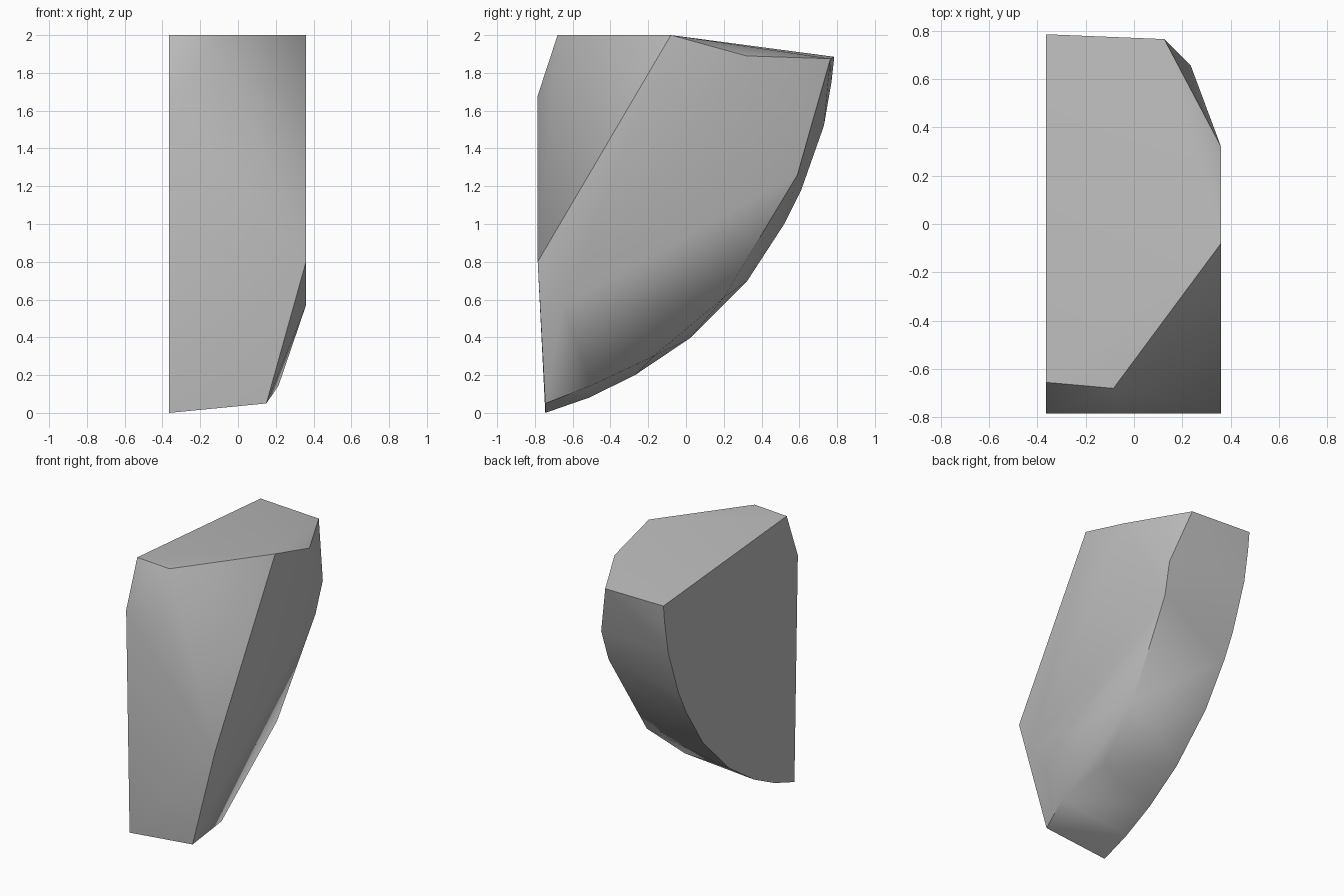
import bpy
import bmesh
from math import radians

cube = bpy.data.objects.get("Cube")
if cube:
    bpy.data.objects.remove(cube, do_unlink=True)

# Stone material
stone = bpy.data.materials.new("stone_grey")
stone.use_nodes = True
colour = (0.5, 0.5, 0.5, 1)
stone.diffuse_color = colour
stone.node_tree.nodes["Principled BSDF"].inputs["Base Color"].default_value = colour

# Flat left side: outline in y, z
LEFT, RIGHT = -0.365, 0.36
left_outline = [(-0.655, 2), (-0.785, 1.66), (-0.745, 0), (-0.515, 0.08),
                (-0.27, 0.2), (0.02, 0.395), (0.325, 0.7), (0.52, 1.0),
                (0.61, 1.18), (0.73, 1.52), (0.77, 1.75), (0.785, 1.885)]

# Broad right side: outline in y, z
right_outline = [(-0.08, 2), (-0.785, 0.8), (-0.65, 0.57), (0.32, 1.89)]

# Broken rim between the broad side and the curved back, then the front chamfer
rim = [(0.125, 0.765, 1.875), (0.235, 0.655, 1.49), (0.22, 0.59, 1.26),
       (0.18, 0.2, 0.61), (0.13, -0.17, 0.3), (0.215, -0.5, 0.145),
       (0.15, -0.745, 0.05)]
chamfer = [(-0.085, -0.68, 2), (-0.09, -0.785, 1.68)]

points = [(LEFT, y, z) for y, z in left_outline]
points += [(RIGHT, y, z) for y, z in right_outline]
points += rim + chamfer

# Wrap the outlines into one solid shard
bm = bmesh.new()
for p in points:
    bm.verts.new(p)
hull = bmesh.ops.convex_hull(bm, input=bm.verts[:])
loose = [v for v in bm.verts if not v.link_faces]
bmesh.ops.delete(bm, geom=loose, context="VERTS")
bmesh.ops.dissolve_limit(bm, angle_limit=radians(1), verts=bm.verts[:], edges=bm.edges[:])
bmesh.ops.recalc_face_normals(bm, faces=bm.faces[:])
mesh = bpy.data.meshes.new("stone_shard")
bm.to_mesh(mesh)
bm.free()

shard = bpy.data.objects.new("stone_shard", mesh)
bpy.context.collection.objects.link(shard)
mesh.materials.append(stone)

# Smooth the worn surfaces and keep the broken edges crisp
for o in bpy.context.selected_objects:
    o.select_set(False)
shard.select_set(True)
bpy.context.view_layer.objects.active = shard
bpy.ops.object.shade_smooth_by_angle(angle=radians(35))
